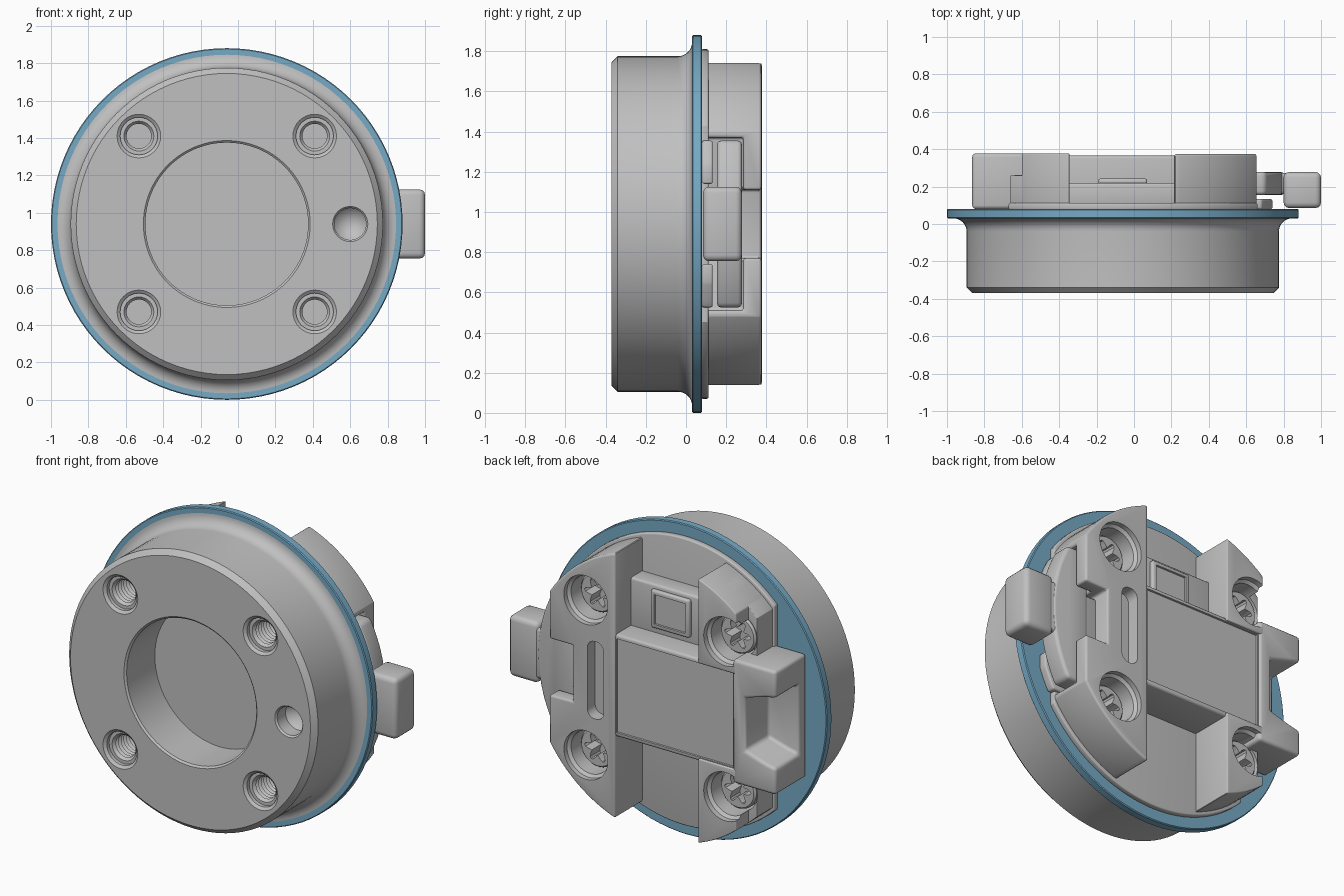
import bpy, bmesh, math
from mathutils import Vector

cube = bpy.data.objects.get("Cube")
if cube:
    bpy.data.objects.remove(cube, do_unlink=True)

CX, CZ = -0.06, 0.94          # main axis, running along y
BORE = 0.47                   # screw offset from the axis


def material(name, rgb):
    m = bpy.data.materials.new(name)
    m.use_nodes = True
    m.diffuse_color = (*rgb, 1)
    m.node_tree.nodes["Principled BSDF"].inputs["Base Color"].default_value = (*rgb, 1)
    return m


GREY = material("light grey", (0.53, 0.53, 0.53))
BLUE = material("sky blue", (0.18, 0.40, 0.56))


def finish(name, bm, mat):
    bmesh.ops.remove_doubles(bm, verts=bm.verts, dist=1e-5)
    bmesh.ops.recalc_face_normals(bm, faces=bm.faces)
    me = bpy.data.meshes.new(name)
    bm.to_mesh(me)
    bm.free()
    ob = bpy.data.objects.new(name, me)
    bpy.context.collection.objects.link(ob)
    me.materials.append(mat)
    return ob


def lathe(name, profile, x=CX, z=CZ, mat=GREY, n=96):
    """Turn (radius, y) points about an axis parallel to y."""
    bm = bmesh.new()
    rings = [[bm.verts.new((x + r * math.cos(2 * math.pi * i / n), y,
                            z + r * math.sin(2 * math.pi * i / n))) for i in range(n)]
             for r, y in profile]
    for a, b in zip(rings, rings[1:]):
        for i in range(n):
            j = (i + 1) % n
            bm.faces.new((a[i], a[j], b[j], b[i]))
    return finish(name, bm, mat)


def prism(name, pts, y0, y1, mat=GREY):
    """Extrude an (x, z) outline along y."""
    bm = bmesh.new()
    a = [bm.verts.new((x, y0, z)) for x, z in pts]
    b = [bm.verts.new((x, y1, z)) for x, z in pts]
    bm.faces.new(a)
    bm.faces.new(b[::-1])
    for i in range(len(a)):
        j = (i + 1) % len(a)
        bm.faces.new((a[i], a[j], b[j], b[i]))
    return finish(name, bm, mat)


def rect(x0, x1, z0, z1):
    """Rectangle with z measured from the main axis."""
    return [(x0, CZ + z0), (x1, CZ + z0), (x1, CZ + z1), (x0, CZ + z1)]


def box(name, x0, x1, z0, z1, y0, y1):
    return prism(name, rect(x0, x1, min(z0, z1), max(z0, z1)), y0, y1)


def disc(radius, x0=-2, x1=2, z0=-2, z1=2, n=120):
    """Circle about the main axis, trimmed by straight lines."""
    pts = [(CX + radius * math.cos(2 * math.pi * i / n),
            CZ + radius * math.sin(2 * math.pi * i / n)) for i in range(n)]
    for axis, lim, sign in ((0, x0, 1), (0, x1, -1), (1, CZ + z0, 1), (1, CZ + z1, -1)):
        out = []
        for p, q in zip(pts, pts[1:] + pts[:1]):
            dp, dq = sign * (p[axis] - lim), sign * (q[axis] - lim)
            if dp >= 0:
                out.append(p)
            if dp * dq < 0:
                t = dp / (dp - dq)
                out.append((p[0] + t * (q[0] - p[0]), p[1] + t * (q[1] - p[1])))
        pts = out
    return pts


def apply(ob, kind, **props):
    mod = ob.modifiers.new(kind.title(), kind)
    for k, v in props.items():
        setattr(mod, k, v)
    bpy.context.view_layer.objects.active = ob
    bpy.ops.object.modifier_apply(modifier=mod.name)


def cut(ob, *cutters):
    for c in cutters:
        apply(ob, 'BOOLEAN', object=c, operation='DIFFERENCE', solver='EXACT')
        bpy.data.objects.remove(c, do_unlink=True)


def round_edges(ob, width=0.02):
    apply(ob, 'BEVEL', width=width, segments=3, limit_method='ANGLE',
          angle_limit=math.radians(35))


def screw_bore(x, z):
    return lathe("bore_cutter", [(0, 0.12), (0.13, 0.12), (0.13, 0.33), (0.147, 0.345),
                                 (0.147, 0.5), (0, 0.5)], x, z, n=48)


# Front housing: wide drum with a central well, chamfered rim and flared foot
flare = [(0.905 - 0.07 * math.cos(t), -0.04 + 0.07 * math.sin(t))
         for t in [math.pi / 2 * i / 8 for i in range(9)]]
body = lathe("front_housing", [(0, -0.09), (0.435, -0.09), (0.435, -0.36), (0.446, -0.37),
                               (0.805, -0.37), (0.835, -0.34)] + flare + [(0.905, 0.035), (0, 0.035)])

# Threaded mounting holes and a conical locating hole
for sx in (-1, 1):
    for sz in (-1, 1):
        thread = [(0.066 if i % 2 else 0.08, -0.13 - 0.0125 * i) for i in range(16)]
        cut(body, lathe("thread_cutter", [(0, -0.13)] + thread +
                        [(0.08, -0.335), (0.1, -0.335), (0.1, -0.357), (0.118, -0.371),
                         (0.118, -0.4), (0, -0.4)], CX + sx * BORE, CZ + sz * BORE, n=32))
cut(body, lathe("locator_cutter", [(0, -0.19), (0.085, -0.28), (0.085, -0.36), (0.095, -0.371),
                                   (0.095, -0.4), (0, -0.4)], 0.6, CZ, n=40))

# Blue sealing flange
lathe("flange", [(0, 0.03), (0.9, 0.03), (0.935, 0.03), (0.94, 0.035), (0.94, 0.075),
                 (0.935, 0.08), (0, 0.08)], mat=BLUE)

# Thin base plate under the rear structure
base = prism("base_plate", disc(0.87, x0=-0.67, x1=0.66), 0.075, 0.112)
round_edges(base, 0.008)

# Rear D-shaped block with latch pocket, slot and screw bores
block = prism("rear_d_block", disc(0.85, x0=0.215), 0.08, 0.375)
cut(block, box("c", 0.55, 1, -0.43, 0.43, 0.05, 0.285),
    box("c", 0.655, 1, -0.46, 0.46, 0.05, 0.5),
    box("c", 0.5, 1, -0.17, 0.17, 0.05, 0.5))
round_edges(block)
slot = prism("c", rect(0.29, 0.4, -0.235, 0.235), 0.3, 0.5)
for e in (slot,):
    bm = bmesh.new()
    bm.from_mesh(e.data)
    side = [k for k in bm.edges if abs(k.verts[0].co.y - k.verts[1].co.y) > 0.1]
    bmesh.ops.bevel(bm, geom=side, offset=0.05, segments=5, affect='EDGES', profile=0.5)
    bm.to_mesh(e.data)
    bm.free()
cut(block, slot, *[screw_bore(CX + BORE, CZ + s * BORE) for s in (-1, 1)])

# Sliding latch: curved wing, inner tongue, feet and thumb knob
wing = prism("latch_wing", disc(0.865, x0=0.56, z0=-0.415, z1=0.415), 0.155, 0.278)
round_edges(wing)
tongue = box("latch_tongue", 0.46, 0.86, -0.155, 0.155, 0.16, 0.272)
round_edges(tongue)
knob = box("latch_knob", 0.8, 1.0, -0.185, 0.185, 0.085, 0.278)
round_edges(knob, 0.03)
for s, side in ((1, "upper"), (-1, "lower")):
    foot = prism(side + "_latch_foot", disc(0.85, x0=0.55, x1=0.74, z0=0.2 if s > 0 else -0.415,
                                            z1=0.415 if s > 0 else -0.2), 0.08, 0.133)
    round_edges(foot, 0.01)

# Central bridge with a shallow raised border
bridge = box("central_bridge", -0.62, 0.24, -0.31, 0.31, 0.08, 0.365)
round_edges(bridge, 0.015)
cut(bridge, box("c", -0.57, 0.212, -0.285, 0.285, 0.352, 0.5))

# Forked end of the bridge
fork = box("forked_end", -0.865, -0.575, -0.375, 0.375, 0.08, 0.378)
cut(fork, prism("c", [(-1, CZ - 0.24), (-0.8, CZ - 0.2), (-0.66, CZ - 0.16), (-0.66, CZ + 0.16),
                      (-0.8, CZ + 0.2), (-1, CZ + 0.24)], 0.15, 0.5))
round_edges(fork)

# Corner lugs with open screw bores
for s, side in ((1, "upper"), (-1, "lower")):
    lo, hi = (0.29, 2) if s > 0 else (-2, -0.29)
    lug = prism(side + "_lug", disc(0.85, -0.6, -0.345, lo, hi), 0.08, 0.378)
    ledge = prism(side + "_lug_ledge", disc(0.85, -0.66, -0.36, lo, hi), 0.08, 0.26)
    for part in (lug, ledge):
        round_edges(part)
        cut(part, screw_bore(CX - BORE, CZ + s * BORE))

# Stepped shelf in the upper channel with a framed button
shelf = prism("channel_shelf", [(-0.4, CZ + 0.25), (0.24, CZ + 0.25), (0.24, CZ + 0.6),
                                (-0.4, CZ + 0.6)], 0.1, 0.22)
round_edges(shelf, 0.015)
frame = box("button_frame", -0.19, 0.07, 0.345, 0.575, 0.21, 0.243)
round_edges(frame, 0.012)
cut(frame, box("c", -0.165, 0.045, 0.37, 0.55, 0.23, 0.4))

# Socket-head screws with star recesses
for sx in (-1, 1):
    for sz in (-1, 1):
        x, z = CX + sx * BORE, CZ + sz * BORE
        head = lathe("socket_screw", [(0, 0.1), (0.118, 0.1), (0.118, 0.25), (0.108, 0.262),
                                      (0, 0.262)], x, z, n=48)
        star = [(x + r * math.cos(a), z + r * math.sin(a)) for r, a in
                [(0.066 + 0.022 * math.cos(6 * 2 * math.pi * i / 48), 2 * math.pi * i / 48)
                 for i in range(48)]]
        cut(head, prism("c", star, 0.17, 0.4))

# Smooth curved surfaces, keep machined edges crisp
bpy.ops.object.select_all(action='DESELECT')
for ob in bpy.context.collection.objects:
    if ob.type == 'MESH' and ob.data.materials and ob.data.materials[0] in (GREY, BLUE):
        ob.select_set(True)
        bpy.context.view_layer.objects.active = ob
bpy.ops.object.shade_smooth_by_angle(angle=math.radians(32))
